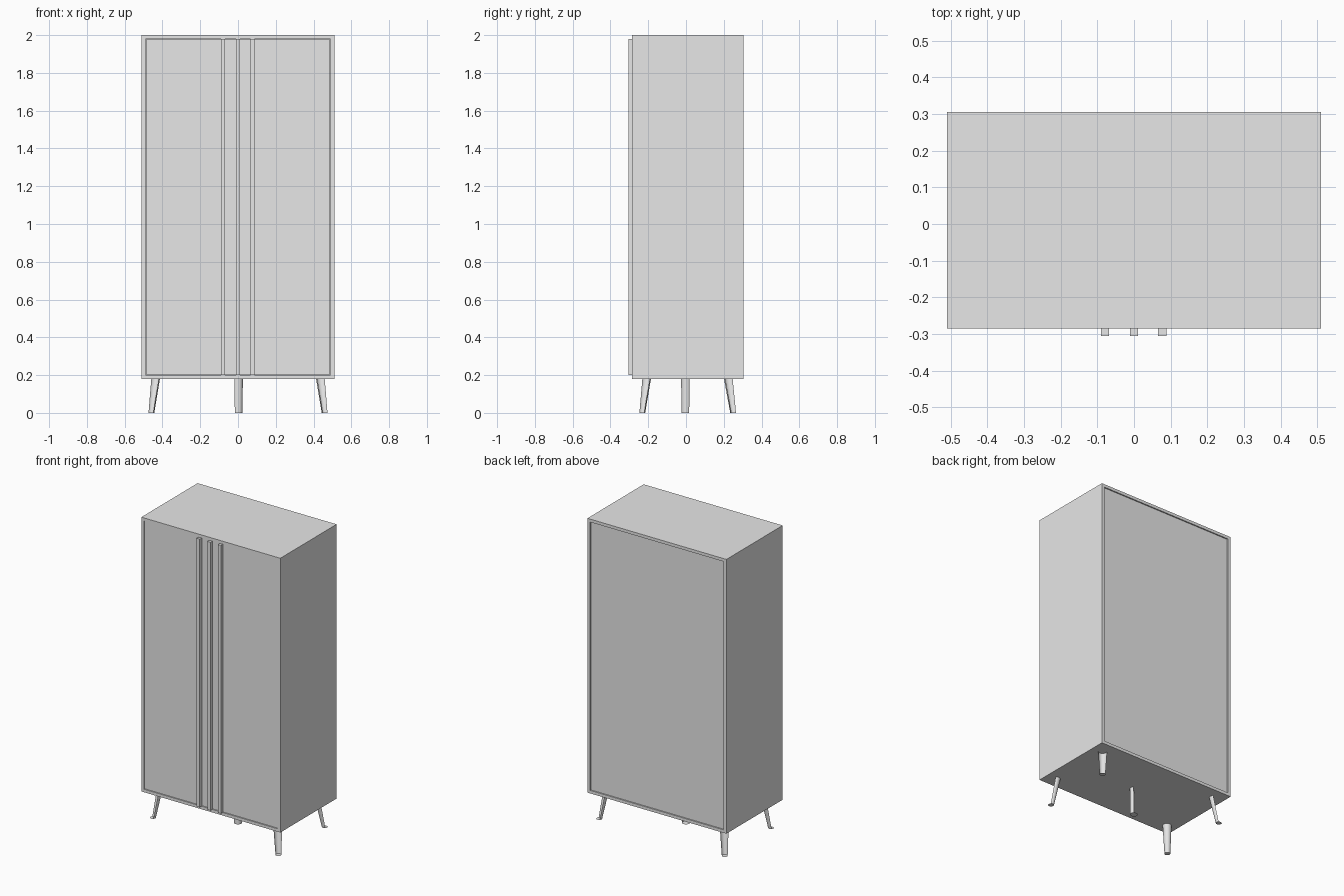
import bpy
import bmesh
from math import pi, cos, sin, atan2

if "Cube" in bpy.data.objects:
    bpy.data.objects.remove(bpy.data.objects["Cube"], do_unlink=True)

# Single plain finish
grey = bpy.data.materials.new("plain grey")
grey.use_nodes = True
GREY = (0.8, 0.8, 0.8, 1)
grey.diffuse_color = GREY
grey.node_tree.nodes["Principled BSDF"].inputs["Base Color"].default_value = GREY


def add_object(name, bm):
    mesh = bpy.data.meshes.new(name)
    bm.to_mesh(mesh)
    bm.free()
    mesh.materials.append(grey)
    obj = bpy.data.objects.new(name, mesh)
    bpy.context.collection.objects.link(obj)
    return obj


def box(name, x, y, z):
    """Box from (low, high) pairs on each axis."""
    bm = bmesh.new()
    bmesh.ops.create_cube(bm, size=1)
    for v in bm.verts:
        v.co = [lo + (c + 0.5) * (hi - lo) for c, (lo, hi) in zip(v.co, (x, y, z))]
    return add_object(name, bm)


def leg(name, top, bottom, top_r, bottom_r, facing, height=0.18, steps=10):
    """Half-round tapered shell facing one way, on a full round foot."""
    bm = bmesh.new()
    rows = []
    for (cx, cy), r, z in ((top, top_r, height), (bottom, bottom_r, 0)):
        rows.append([bm.verts.new((cx + r * cos(a), cy + r * sin(a), z))
                     for a in (facing - pi / 2 + pi * i / steps for i in range(steps + 1))])
    for i in range(steps):
        face = bm.faces.new((rows[1][i], rows[1][i + 1], rows[0][i + 1], rows[0][i]))
        face.smooth = True
    foot = [bm.verts.new((bottom[0] + bottom_r * cos(pi * i / steps),
                          bottom[1] + bottom_r * sin(pi * i / steps), 0))
            for i in range(2 * steps)]
    bm.faces.new(reversed(foot))
    return add_object(name, bm)


# Carcass
W, FRONT, BACK = 0.51, -0.285, 0.305
LOW, HIGH, T = 0.20, 1.98, 0.02
box("top_board", (-W, W), (FRONT, BACK), (HIGH, 2.0))
box("base_board", (-W, W), (FRONT, BACK), (LOW - T, LOW))
box("back_panel", (-W + T, W - T), (BACK - 0.02, BACK - 0.008), (LOW, HIGH))

# Side panels and doors
for side, s in (("left", 1), ("right", -1)):
    box(side + "_side_panel", sorted((s * W, s * (W - T))), (FRONT, BACK), (LOW, HIGH))
    box(side + "_door", sorted((s * 0.001, s * (W - T - 0.002))),
        (FRONT + 0.004, FRONT + 0.024), (LOW + 0.002, HIGH - 0.002))

# Full-height vertical strips on the doors
for name, x in (("right", -0.079), ("centre", 0), ("left", 0.077)):
    box(name + "_door_strip", (x - 0.011, x + 0.011), (-0.305, FRONT + 0.006), (LOW, HIGH))

# Splayed corner legs and the upright middle leg
for side, s in (("left", 1), ("right", -1)):
    for end, f in (("front", -1), ("back", 1)):
        leg(f"{end}_{side}_leg", (s * 0.44, 0.008 + f * 0.22), (s * 0.461, 0.009 + f * 0.243),
            0.027, 0.018, atan2(-f, -s))
leg("middle_leg", (0, 0), (0, 0), 0.026, 0.024, -pi / 4)
